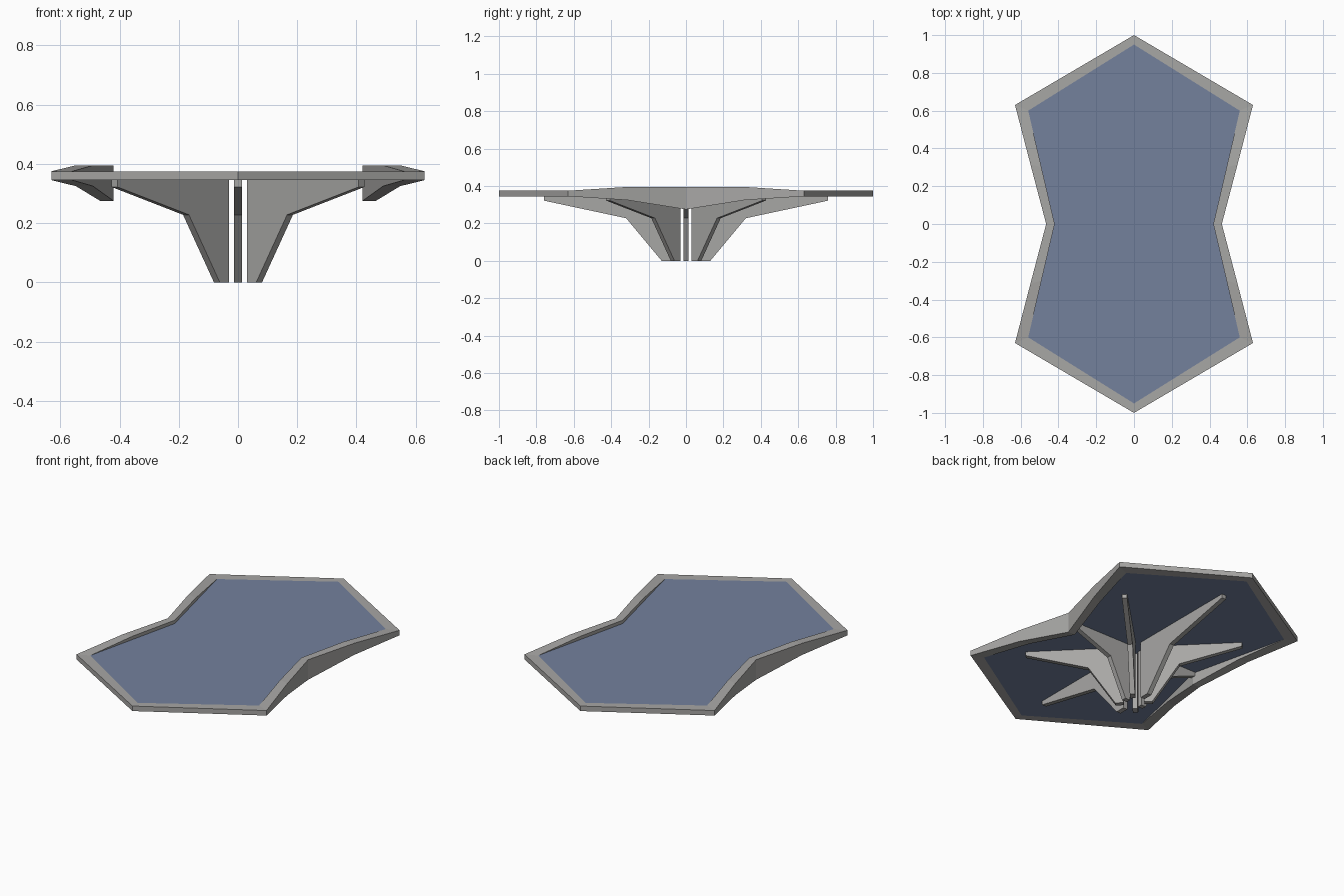
import bpy, bmesh, math
from mathutils import Matrix

if "Cube" in bpy.data.objects:
    bpy.data.objects.remove(bpy.data.objects["Cube"])

# Quarter outline stations: outer x, outer y, inner x, inner y, bottom z, top z
QUARTER = [
    (0.000, 1.000, 0.000, 0.950, 0.345, 0.375),
    (0.630, 0.630, 0.560, 0.600, 0.345, 0.375),
    (0.548, 0.315, 0.490, 0.300, 0.325, 0.395),
    (0.465, 0.000, 0.420, 0.000, 0.275, 0.395),
]


def flip(s, sx, sy):
    return (s[0] * sx, s[1] * sy, s[2] * sx, s[3] * sy, s[4], s[5])


half = QUARTER + [flip(s, 1, -1) for s in QUARTER[-2::-1]]
ring = half + [flip(s, -1, 1) for s in half[-2:0:-1]]


def paint(name, color):
    mat = bpy.data.materials.new(name)
    mat.diffuse_color = (*color, 1)
    mat.use_nodes = True
    mat.node_tree.nodes["Principled BSDF"].inputs["Base Color"].default_value = mat.diffuse_color
    return mat


grey = paint("grey_metal", (0.39, 0.385, 0.375))
blue = paint("blue_glass", (0.173, 0.22, 0.335))


def finish(name, bm, material):
    bmesh.ops.recalc_face_normals(bm, faces=bm.faces)
    mesh = bpy.data.meshes.new(name)
    bm.to_mesh(mesh)
    bm.free()
    mesh.materials.append(material)
    obj = bpy.data.objects.new(name, mesh)
    bpy.context.collection.objects.link(obj)
    return obj


def extrude_profile(bm, points, vector):
    face = bm.faces.new([bm.verts.new(p) for p in points])
    out = bmesh.ops.extrude_face_region(bm, geom=[face])
    verts = [v for v in out["geom"] if isinstance(v, bmesh.types.BMVert)]
    bmesh.ops.translate(bm, verts=verts, vec=vector)


# Rim: a four-sided section swept round the outline, deeper along the waist
bm = bmesh.new()
sections = [[bm.verts.new(p) for p in ((ox, oy, lo), (ox, oy, hi), (ix, iy, hi), (ix, iy, lo))]
            for ox, oy, ix, iy, lo, hi in ring]
for i, a in enumerate(sections):
    b = sections[(i + 1) % len(sections)]
    for j in range(4):
        k = (j + 1) % 4
        bm.faces.new((a[j], a[k], b[k], b[j]))
finish("tabletop_rim", bm, grey)

# Glass panel filling the rim, flush with its ends
bm = bmesh.new()
extrude_profile(bm, [(s[2], s[3], 0.345) for s in ring], (0, 0, 0.03))
finish("tabletop_panel", bm, blue)

# Eight radial fin legs, one bent profile scaled in reach by direction
FIN = [(0.073, 0.0), (0.13, 0.0), (0.32, 0.228), (0.76, 0.322), (0.76, 0.345), (0.073, 0.345)]
THICK = 0.028
for i in range(8):
    reach = (0.553, 0.776, 1.0, 0.776)[i % 4]
    bm = bmesh.new()
    extrude_profile(bm, [(r * reach, -THICK / 2, z) for r, z in FIN], (0, THICK, 0))
    bm.transform(Matrix.Rotation(i * math.pi / 4, 4, "Z"))
    finish(f"leg_fin_{i + 1}", bm, grey)
